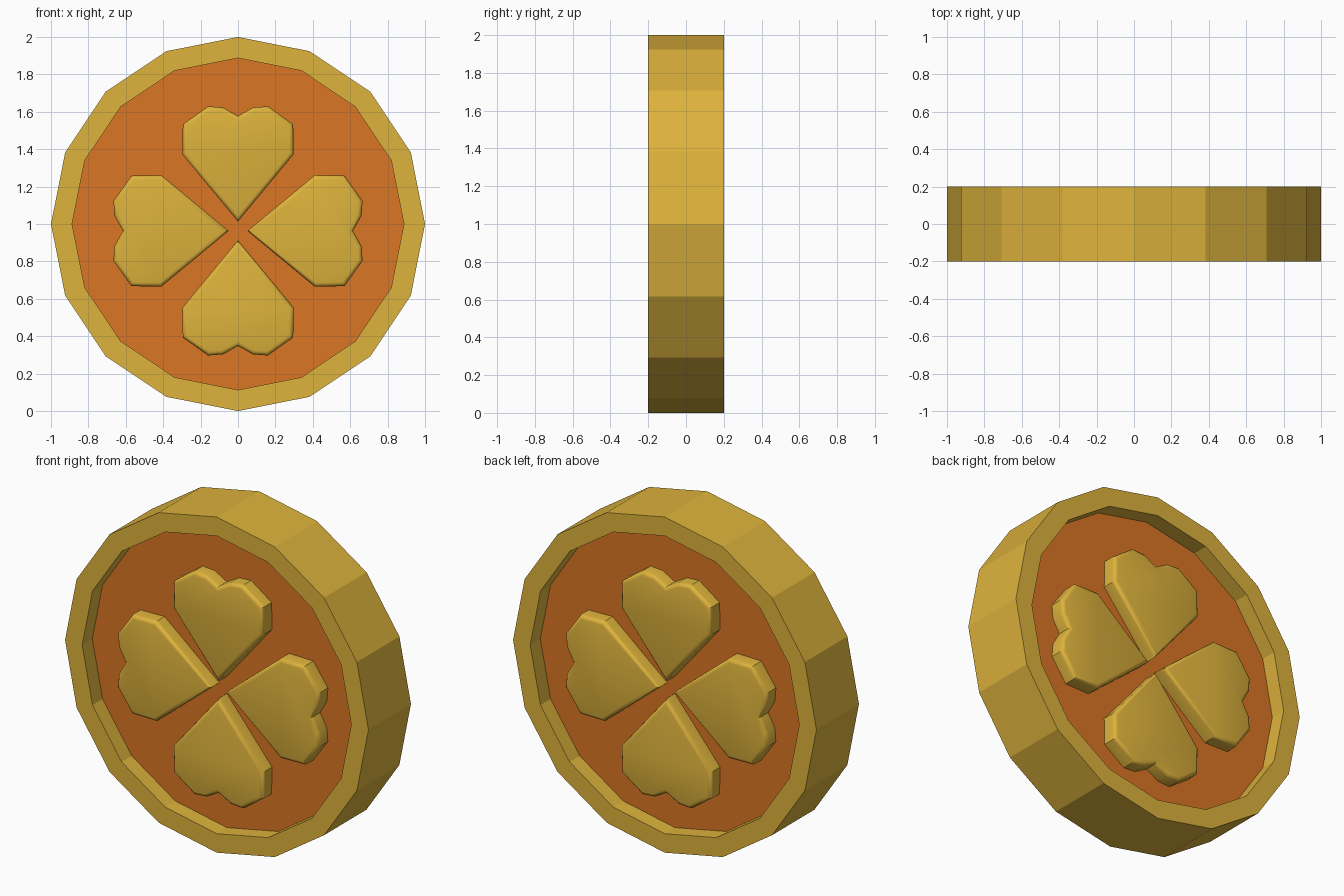
import bpy, bmesh, math
from mathutils import Matrix, Vector

if "Cube" in bpy.data.objects:
    bpy.data.objects.remove(bpy.data.objects["Cube"])

def material(name, rgb):
    m = bpy.data.materials.new(name)
    m.diffuse_color = (*rgb, 1)
    m.use_nodes = True
    m.node_tree.nodes["Principled BSDF"].inputs["Base Color"].default_value = m.diffuse_color
    return m

gold = material("gold", (0.73, 0.45, 0.045))
orange = material("orange", (0.70, 0.18, 0.017))

def finish(name, bm, mats):
    bmesh.ops.recalc_face_normals(bm, faces=bm.faces)
    me = bpy.data.meshes.new(name)
    bm.to_mesh(me)
    bm.free()
    for m in mats:
        me.materials.append(m)
    ob = bpy.data.objects.new(name, me)
    bpy.context.collection.objects.link(ob)
    return ob

# Coin: 16-sided lathe profile (radius, y), orange recessed floors
SIDES = 16
profile = [(0.887, -0.105), (0.887, -0.2), (1, -0.2), (1, 0.2), (0.887, 0.2), (0.887, 0.105)]
bm = bmesh.new()
loops = [[bm.verts.new((r * math.cos(a), y, 1 + r * math.sin(a)))
          for a in (2 * math.pi * k / SIDES for k in range(SIDES))] for r, y in profile]
for a, b in zip(loops, loops[1:]):
    for k in range(SIDES):
        n = (k + 1) % SIDES
        bm.faces.new((a[k], a[n], b[n], b[k]))
for cap in (loops[0], loops[-1]):
    bm.faces.new(cap).material_index = 1
finish("coin_body", bm, [gold, orange])

# Heart petals: half outline (half width, distance from tip), mirrored
half = [(0.298, 0.36), (0.295, 0.52), (0.16, 0.616), (0.08, 0.61)]
outline = [(0, 0)] + half + [(0, 0.565)] + [(-x, z) for x, z in reversed(half)]
FLOOR, FRONT, CENTRE, GAP = -0.105, -0.192, 0.963, 0.05

def heart(name, angle, turn):
    bm = bmesh.new()
    base = [bm.verts.new((x, FLOOR, z + GAP)) for x, z in outline]
    top = [bm.verts.new((x, FRONT, z + GAP)) for x, z in outline]
    n = len(base)
    for i in range(n):
        j = (i + 1) % n
        bm.faces.new((base[i], base[j], top[j], top[i]))
    face = bm.faces.new(top)
    bmesh.ops.recalc_face_normals(bm, faces=bm.faces)
    # rounded front edge
    bmesh.ops.bevel(bm, geom=list(face.edges), offset=0.022, offset_type='OFFSET',
                    segments=3, profile=0.5, affect='EDGES')
    mat = (Matrix.Rotation(turn, 4, 'Z') @ Matrix.Translation(Vector((0, 0, CENTRE)))
           @ Matrix.Rotation(angle, 4, 'Y'))
    bmesh.ops.transform(bm, matrix=mat, verts=bm.verts)
    ob = finish(name, bm, [gold])
    bpy.ops.object.select_all(action='DESELECT')
    ob.select_set(True)
    bpy.context.view_layer.objects.active = ob
    bpy.ops.object.shade_smooth_by_angle(angle=math.radians(35))

for side, turn in (("front", 0), ("back", math.pi)):
    for k in range(4):
        heart(f"{side}_heart_{k + 1}", k * math.pi / 2, turn)
